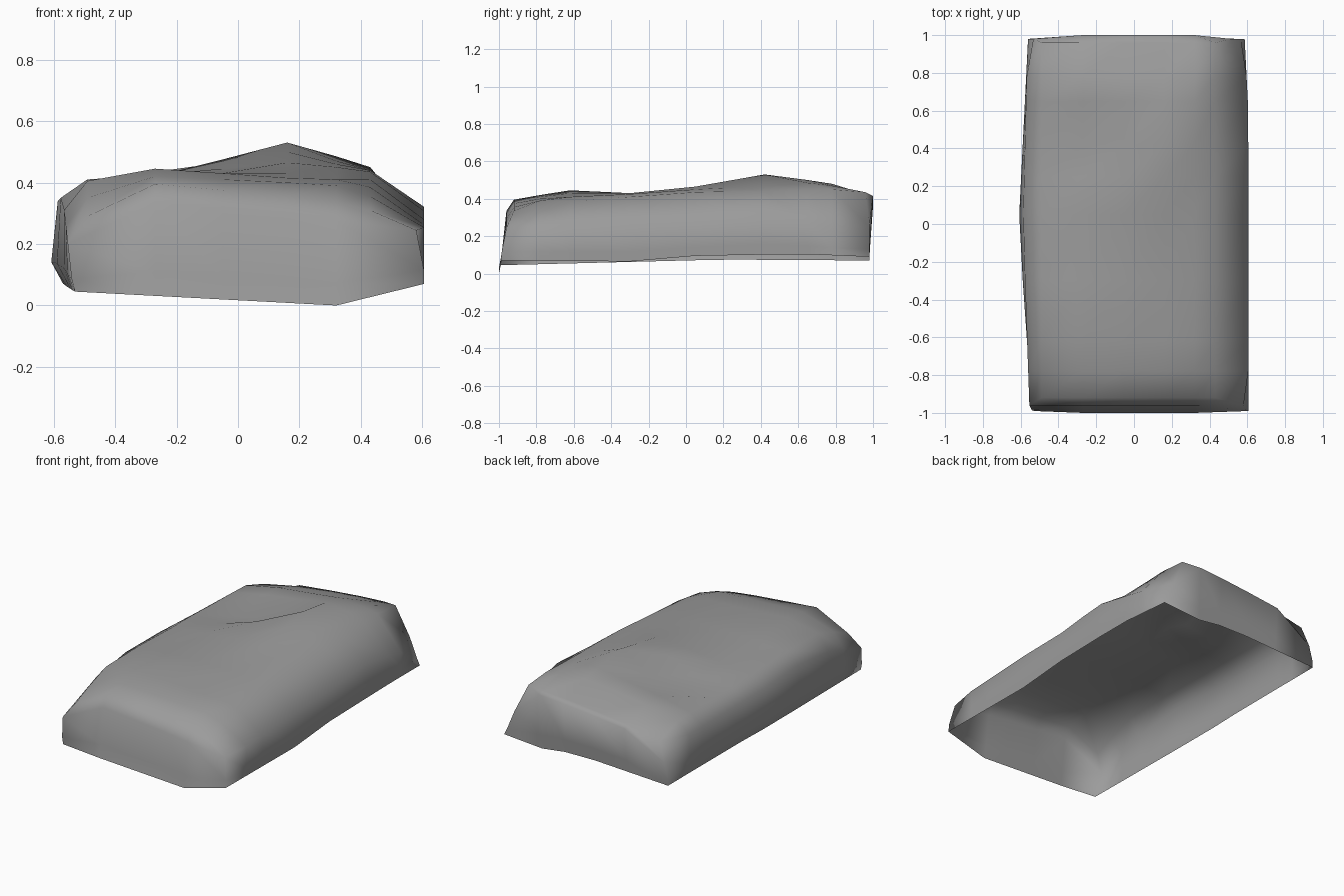
import bpy, bmesh

cube = bpy.data.objects.get("Cube")
if cube:
    bpy.data.objects.remove(cube, do_unlink=True)

# Single grey material
grey = bpy.data.materials.new("stone_grey")
grey.use_nodes = True
colour = (0.33, 0.33, 0.33, 1.0)
grey.diffuse_color = colour
shader = grey.node_tree.nodes["Principled BSDF"]
shader.inputs["Base Color"].default_value = colour
shader.inputs["Roughness"].default_value = 0.8


def blend(points, t):
    """Piecewise linear value through (position, value) points."""
    if t <= points[0][0]:
        return points[0][1]
    for (a, va), (b, vb) in zip(points, points[1:]):
        if t <= b:
            return va + (vb - va) * (t - a) / (b - a)
    return points[-1][1]


# Sloping top with a peak and a hollow beside it: heights at each column,
# one row per station from front to back
columns = [-.49, -.27, -.05, .16, .32, .43]
top_rows = [
    (-.92, [.29, .395, .375, .355, .335, .31]),
    (-.78, [.35, .42, .41, .40, .39, .355]),
    (-.62, [.405, .445, .43, .415, .41, .385]),
    (-.30, [.41, .425, .43, .43, .425, .41]),
    (.05, [.40, .42, .445, .465, .45, .435]),
    (.25, [.40, .405, .475, .50, .46, .44]),
    (.42, [.395, .38, .42, .53, .47, .44]),
    (.65, [.39, .435, .465, .50, .485, .445]),
    (.78, [.385, .43, .455, .48, .47, .45]),
    (.96, [.325, .37, .395, .415, .425, .435]),
]

# Lower edge heights along each wall
front_edge = [(-.53, .045), (.32, 0), (.60, .07)]
back_edge = [(-.56, .07), (.09, .10), (.36, .065), (.59, .09)]
left_edge = [(-.98, .07), (-.3, .065), (-.2, .09), (.6, .105), (.98, .09)]
right_edge = [(-.98, .045), (.2, .075), (.98, .07)]
# Shoulder heights along the side walls, falling away at the corners
left_shoulder = [(-.96, .245), (-.3, .28), (.05, .285), (.4, .325), (.78, .25)]
right_shoulder = [(-.96, .20), (-.62, .31), (-.3, .35), (.78, .32), (.98, .21)]
# Plan outlines: bowed right wall, nearly straight left wall
right_bow = [(-1, -.54), (0, -.61), (1, -.56)]
right_foot = [(-1, -.53), (0, -.57), (1, -.56)]
left_foot = [(.6, .605), (1, .585)]


def skirt_point(co, sx, sy, level):
    """Shoulder, bulge and lower edge points outside a rim vertex."""
    x, y = co.x, co.y
    if sy < 0:
        y = [-.96, -.985, -.99 if sx else -1][level]
    elif sy > 0:
        y = .98 if sx else [1, .985, .98][level]
    if sx > 0:
        x = blend(left_foot, y)
        if sy > 0:
            x -= [.07, .02, 0][level]
        elif sy < 0 and level == 0:
            x -= .025
    elif sx < 0:
        bow = blend(right_bow, y)
        x = [(bow - .565) / 2, bow, blend(right_foot, y)][level]
        if sy > 0 and level == 0:
            x += .03
    # Heights of the lower edge and of the shoulder
    if sy:
        low = blend(front_edge if sy < 0 else back_edge, x)
    else:
        low = blend(left_edge if sx > 0 else right_edge, y)
    if sx:
        high = blend(left_shoulder if sx > 0 else right_shoulder, y)
    else:
        high = co.z - (.06 if sy < 0 else .01)
    return (x, y, [high, low + (high - low) * .26, low][level])


bm = bmesh.new()
grid = [[bm.verts.new((x, y, z)) for x, z in zip(columns, heights)] for y, heights in top_rows]
nr, nc = len(grid), len(columns)
for r in range(nr - 1):
    for c in range(nc - 1):
        bm.faces.new((grid[r][c], grid[r][c + 1], grid[r + 1][c + 1], grid[r + 1][c]))

# Walk once round the rim, then drop the open-bottomed skirt from it
rim = [(0, c) for c in range(nc)] + [(r, nc - 1) for r in range(1, nr)]
rim += [(nr - 1, c) for c in range(nc - 2, -1, -1)] + [(r, 0) for r in range(nr - 2, 0, -1)]
loops = [[grid[r][c] for r, c in rim]]
for level in range(3):
    ring = []
    for r, c in rim:
        sx = (c == nc - 1) - (c == 0)
        sy = (r == nr - 1) - (r == 0)
        ring.append(bm.verts.new(skirt_point(grid[r][c].co, sx, sy, level)))
    loops.append(ring)
for upper, lower in zip(loops, loops[1:]):
    for i in range(len(rim)):
        j = (i + 1) % len(rim)
        bm.faces.new((upper[i], lower[i], lower[j], upper[j]))

for face in bm.faces:
    face.smooth = True
mesh = bpy.data.meshes.new("rock_shell")
bm.to_mesh(mesh)
bm.free()
mesh.materials.append(grey)
shell = bpy.data.objects.new("rock_shell", mesh)
bpy.context.collection.objects.link(shell)
